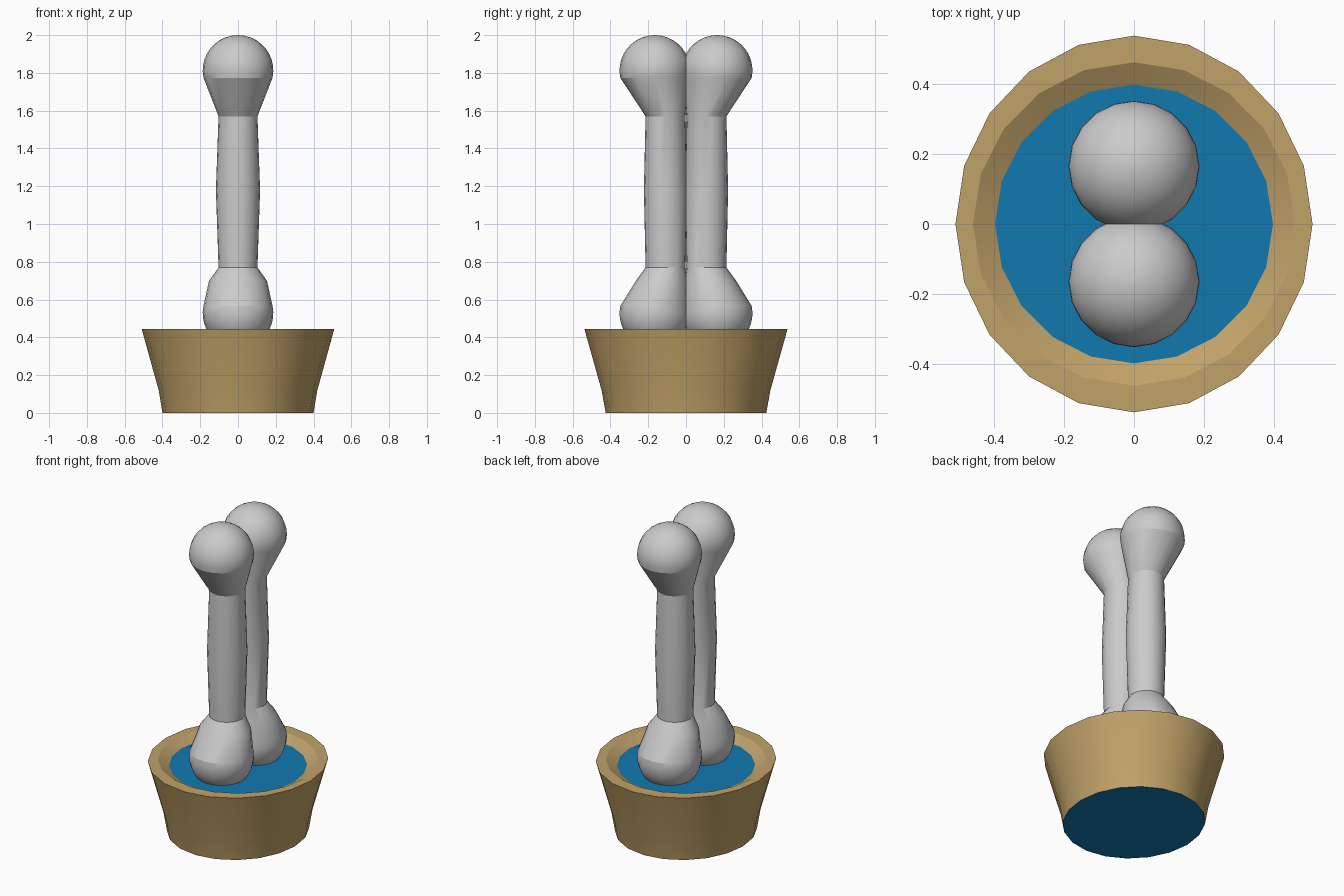
import bpy, bmesh, math
from mathutils import Vector

if "Cube" in bpy.data.objects:
    bpy.data.objects.remove(bpy.data.objects["Cube"])

SIDES = 20


def make_material(name, colour):
    mat = bpy.data.materials.new(name)
    mat.diffuse_color = (*colour, 1)
    mat.use_nodes = True
    mat.node_tree.nodes["Principled BSDF"].inputs["Base Color"].default_value = mat.diffuse_color
    return mat


def loft(bm, rings, cap_start=False, cap_end=False):
    """Skin a stack of elliptical rings given as (z, centre_y, radius_x, radius_y)."""
    loops = []
    for z, cy, rx, ry in rings:
        loops.append([bm.verts.new((rx * math.cos(a), cy + ry * math.sin(a), z))
                      for a in (math.tau * i / SIDES for i in range(SIDES))])
    for lo, hi in zip(loops, loops[1:]):
        for i in range(SIDES):
            j = (i + 1) % SIDES
            bm.faces.new((lo[i], lo[j], hi[j], hi[i]))
    if cap_start:
        bm.faces.new(loops[0][::-1])
    if cap_end:
        bm.faces.new(loops[-1])


def finish(bm, name, mat=None, angle=22):
    mesh = bpy.data.meshes.new(name)
    bm.to_mesh(mesh)
    bm.free()
    obj = bpy.data.objects.new(name, mesh)
    bpy.context.collection.objects.link(obj)
    if mat:
        mesh.materials.append(mat)
    bpy.ops.object.select_all(action='DESELECT')
    obj.select_set(True)
    bpy.context.view_layer.objects.active = obj
    bpy.ops.object.shade_smooth_by_angle(angle=math.radians(angle))
    return obj


tan = make_material("tan", (0.53, 0.36, 0.14))
blue = make_material("blue", (0.005, 0.19, 0.43))

# Bowl: flared outer wall, flat rim, shallow inner lip
bm = bmesh.new()
loft(bm, [(0, 0, 0.40, 0.425), (0.12, 0, 0.42, 0.447), (0.445, 0, 0.51, 0.538),
          (0.445, 0, 0.46, 0.462), (0.41, 0, 0.397, 0.398)])
finish(bm, "bowl", tan)

# Water surface and the blue underside of the bowl
bm = bmesh.new()
loft(bm, [(0.41, 0, 0.397, 0.398)], cap_end=True)
finish(bm, "water", blue)
bm = bmesh.new()
loft(bm, [(0, 0, 0.40, 0.425)], cap_start=True)
finish(bm, "underside", blue)

# Two long columns with a ball at each end, pressed together at y = 0
R, CY, Z_LOW, Z_TOP = 0.187, 0.165, 0.527, 1.813


def ball_ring(z0, degrees):
    a = math.radians(degrees)
    r = R * math.cos(a)
    return (z0 + R * math.sin(a), CY, r, r)


rings = [ball_ring(Z_LOW, d) for d in range(-88, 13, 10)]
rings += [(0.70, 0.128, 0.153, 0.137), (0.77, 0.108, 0.103, 0.106),
          (1.18, 0.108, 0.117, 0.115), (1.57, 0.108, 0.103, 0.106)]
rings += [ball_ring(Z_TOP, d) for d in range(-12, 89, 10)]

for name, sign in (("front_column", -1), ("back_column", 1)):
    bm = bmesh.new()
    loft(bm, [(z, sign * cy, rx, ry) for z, cy, rx, ry in rings], True, True)
    bmesh.ops.bisect_plane(bm, geom=bm.verts[:] + bm.edges[:] + bm.faces[:],
                           plane_co=Vector((0, 0, 0)), plane_no=Vector((0, sign, 0)),
                           clear_inner=True)
    finish(bm, name)
